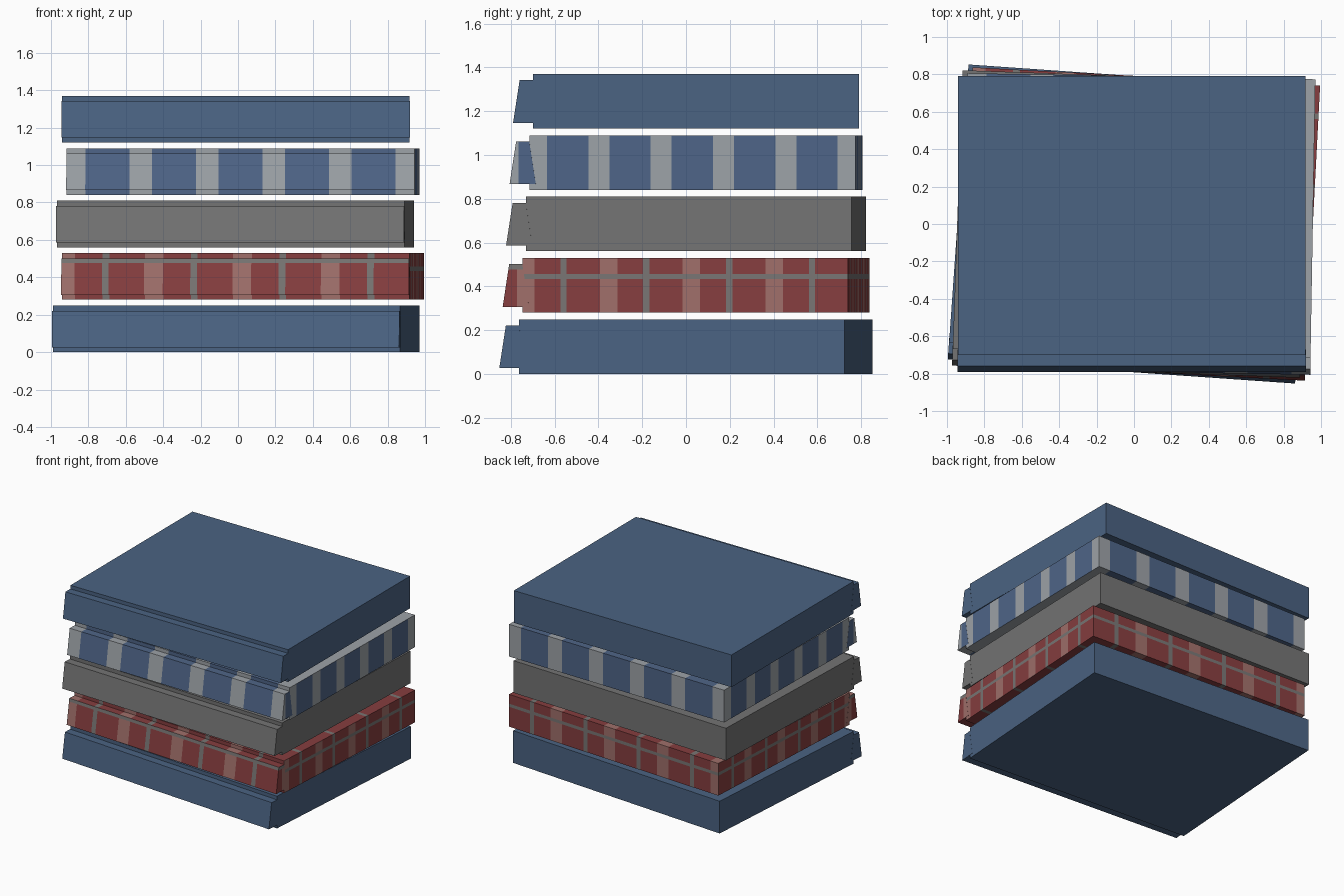
import bpy, bmesh, math
from mathutils import Matrix

if "Cube" in bpy.data.objects:
    bpy.data.objects.remove(bpy.data.objects["Cube"])

W, H, PITCH = 0.93, 0.249, 0.2803      # half width, slab height, layer spacing
Y0, Y1 = -0.70, 0.79                   # slab depth
YC = (Y0 + Y1) / 2
RATIO = (Y1 - Y0) / (2 * W)            # pattern scale on the sides


def mat(name, rgb):
    m = bpy.data.materials.new(name)
    m.diffuse_color = (*rgb, 1)
    m.use_nodes = True
    m.node_tree.nodes["Principled BSDF"].inputs["Base Color"].default_value = m.diffuse_color
    return m


BLUE = mat("denim blue", (0.070, 0.125, 0.225))
GREY = mat("mid grey", (0.175, 0.175, 0.175))
STRIPE_BLUE = mat("stripe blue", (0.078, 0.130, 0.245))
STRIPE_GREY = mat("stripe light grey", (0.34, 0.365, 0.39))
RED = mat("plaid red", (0.24, 0.048, 0.050))
PINK = mat("plaid pink", (0.35, 0.16, 0.145))
LINE = mat("plaid grey line", (0.19, 0.18, 0.175))


def bands(start, end, period):
    """Repeated (start, end) intervals covering the slab width."""
    return [(start + k * period, end + k * period) for k in range(-3, 4)]


def inside(u, intervals):
    return any(a < u < b for a, b in intervals)


STRIPES = bands(0.118, 0.238, 0.3557)
PINKS = bands(-0.014, 0.086, 0.473)
LINES = bands(0.233, 0.269, 0.473)


def across(c, n):
    """Pattern coordinate: along x on most faces, along y on the sides."""
    return (c.y - YC) / RATIO if abs(n.x) > 0.5 else c.x


def striped(c, n, z_line):
    if abs(n.x) > 0.5 and c.y < Y0 and z_line is None:
        return 1 if c.y < -0.749 else 0
    return 1 if inside(across(c, n), STRIPES) else 0


def plaid(c, n, z_line):
    if inside(across(c, n), LINES):
        return 2
    if abs(n.z) > 0.5:
        if inside((c.y - YC) / RATIO, LINES):
            return 2
    elif abs(c.z - z_line) < 0.012:
        return 2
    return 1 if inside(across(c, n), PINKS) else 0


def prism(name, profile, half, mats, place, pattern=None, sets=(), z_line=None):
    """Extrude a (y, z) profile along x, then cut and colour the pattern."""
    bm = bmesh.new()
    face = bm.faces.new([bm.verts.new((-half, y, z)) for y, z in profile])
    ext = bmesh.ops.extrude_face_region(bm, geom=[face])
    bmesh.ops.translate(bm, vec=(2 * half, 0, 0),
                        verts=[v for v in ext["geom"] if isinstance(v, bmesh.types.BMVert)])
    bmesh.ops.recalc_face_normals(bm, faces=bm.faces)
    if pattern:
        cuts = []
        for u in (e for s in sets for pair in s for e in pair):
            cuts += [((u, 0, 0), (1, 0, 0)), ((0, YC + u * RATIO, 0), (0, 1, 0))]
        cuts.append(((0, -0.749, 0), (0, 1, 0)))
        if z_line:
            cuts += [((0, 0, z_line + d), (0, 0, 1)) for d in (-0.012, 0.012)]
        for co, no in cuts:
            bmesh.ops.bisect_plane(bm, geom=bm.verts[:] + bm.edges[:] + bm.faces[:],
                                   plane_co=co, plane_no=no)
        bm.normal_update()
        for f in bm.faces:
            f.material_index = pattern(f.calc_center_median(), f.normal, z_line)
    bm.transform(place)
    me = bpy.data.meshes.new(name)
    bm.to_mesh(me)
    bm.free()
    for m in mats:
        me.materials.append(m)
    bpy.context.collection.objects.link(bpy.data.objects.new(name, me))


# Bottom to top: name, x offset, turn, materials, pattern, band sets, line heights
layers = [
    ("bottom_blue", -0.012, -4, [BLUE], None, (), (None, None)),
    ("plaid", 0.025, -3, [RED, PINK, LINE], plaid, (PINKS, LINES), (0.165, 0.209)),
    ("grey", -0.015, -2, [GREY], None, (), (None, None)),
    ("striped", 0.026, -1, [STRIPE_BLUE, STRIPE_GREY], striped, (STRIPES,), (None, None)),
    ("top_blue", -0.012, 0, [BLUE], None, (), (None, None)),
]
slab = [(Y0, 0), (Y1, 0), (Y1, H), (Y0, H)]
fold = [(-0.79, 0.026), (-0.67, 0.026), (-0.70, 0.221), (-0.76, 0.221)]

for i, (name, dx, turn, mats, pat, sets, lines) in enumerate(layers):
    place = (Matrix.Translation((dx, 0, i * PITCH))
             @ Matrix.Rotation(math.radians(turn), 4, 'Z'))
    # folded cloth slab and its tapered front fold
    prism(name + "_folded_shirt", slab, W, mats, place, pat, sets, lines[0])
    prism(name + "_front_fold", fold, W + 0.0008, mats, place, pat, sets, lines[1])
